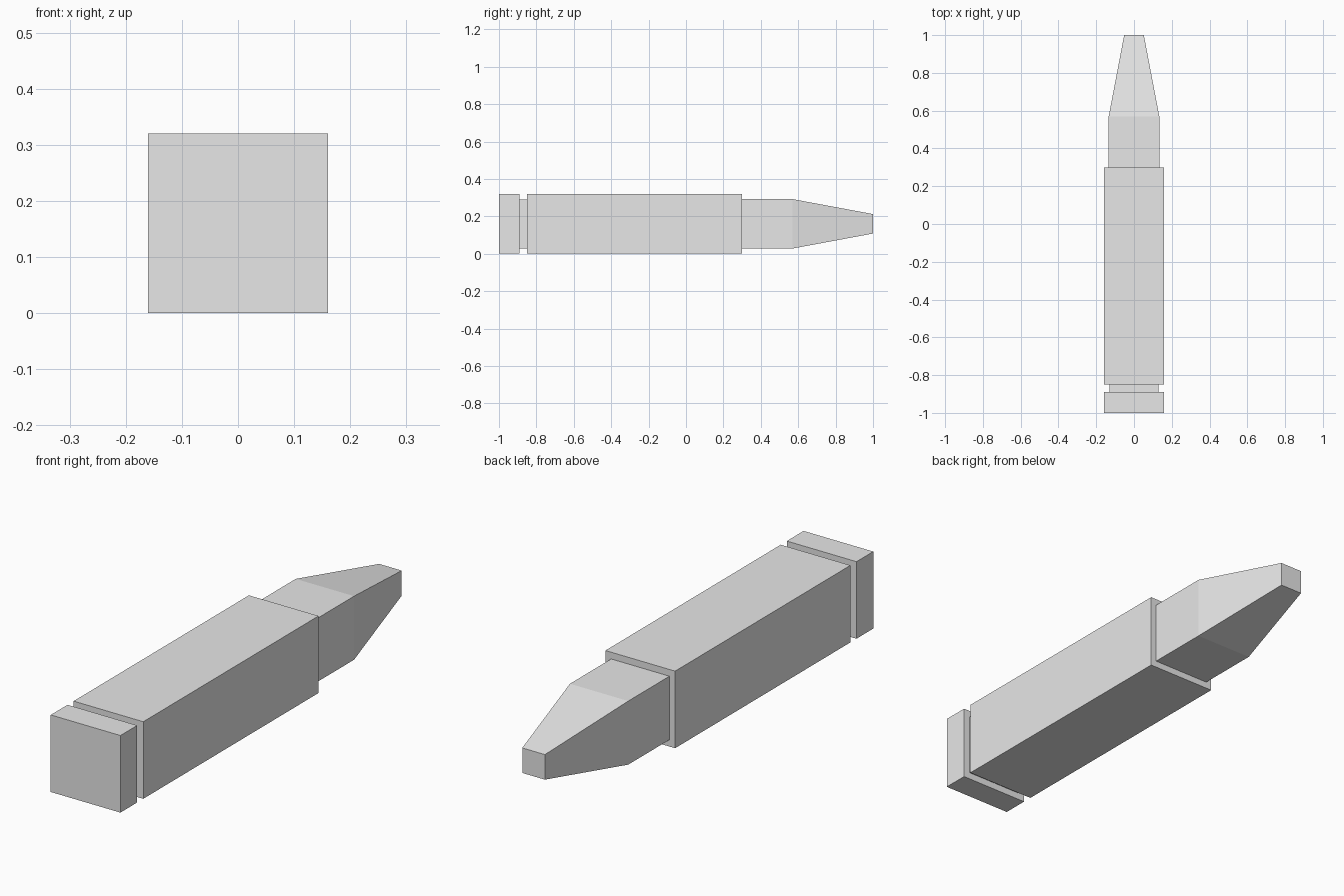
import bpy
import bmesh

default_cube = bpy.data.objects.get("Cube")
if default_cube:
    bpy.data.objects.remove(default_cube, do_unlink=True)

# One plain grey for the whole model
GREY = (0.8, 0.8, 0.8, 1.0)
grey = bpy.data.materials.new("light_grey")
grey.use_nodes = True
grey.diffuse_color = GREY
grey.node_tree.nodes["Principled BSDF"].inputs["Base Color"].default_value = GREY

AXIS_Z = 0.16  # height of the long axis


def square_loft(name, sections):
    """Flat-faced solid through rectangles given as (y, half width, half height)."""
    bm = bmesh.new()
    rings = []
    for y, w, h in sections:
        corners = ((-w, -h), (w, -h), (w, h), (-w, h))
        rings.append([bm.verts.new((x, y, AXIS_Z + z)) for x, z in corners])
    for a, b in zip(rings, rings[1:]):
        for i in range(4):
            j = (i + 1) % 4
            bm.faces.new((a[i], a[j], b[j], b[i]))
    bm.faces.new(rings[0])
    bm.faces.new(rings[-1])
    bmesh.ops.recalc_face_normals(bm, faces=bm.faces)
    mesh = bpy.data.meshes.new(name)
    bm.to_mesh(mesh)
    bm.free()
    mesh.materials.append(grey)
    obj = bpy.data.objects.new(name, mesh)
    bpy.context.collection.objects.link(obj)
    return obj


# Rim block, recessed groove, long case and tapered tip
square_loft("rim", [(-1.0, 0.16, 0.16), (-0.89, 0.16, 0.16)])
square_loft("groove", [(-0.89, 0.131, 0.131), (-0.85, 0.131, 0.131)])
square_loft("case", [(-0.85, 0.16, 0.16), (0.30, 0.16, 0.16)])
square_loft("tip", [(0.30, 0.134, 0.132), (0.57, 0.134, 0.132), (1.0, 0.052, 0.052)])
